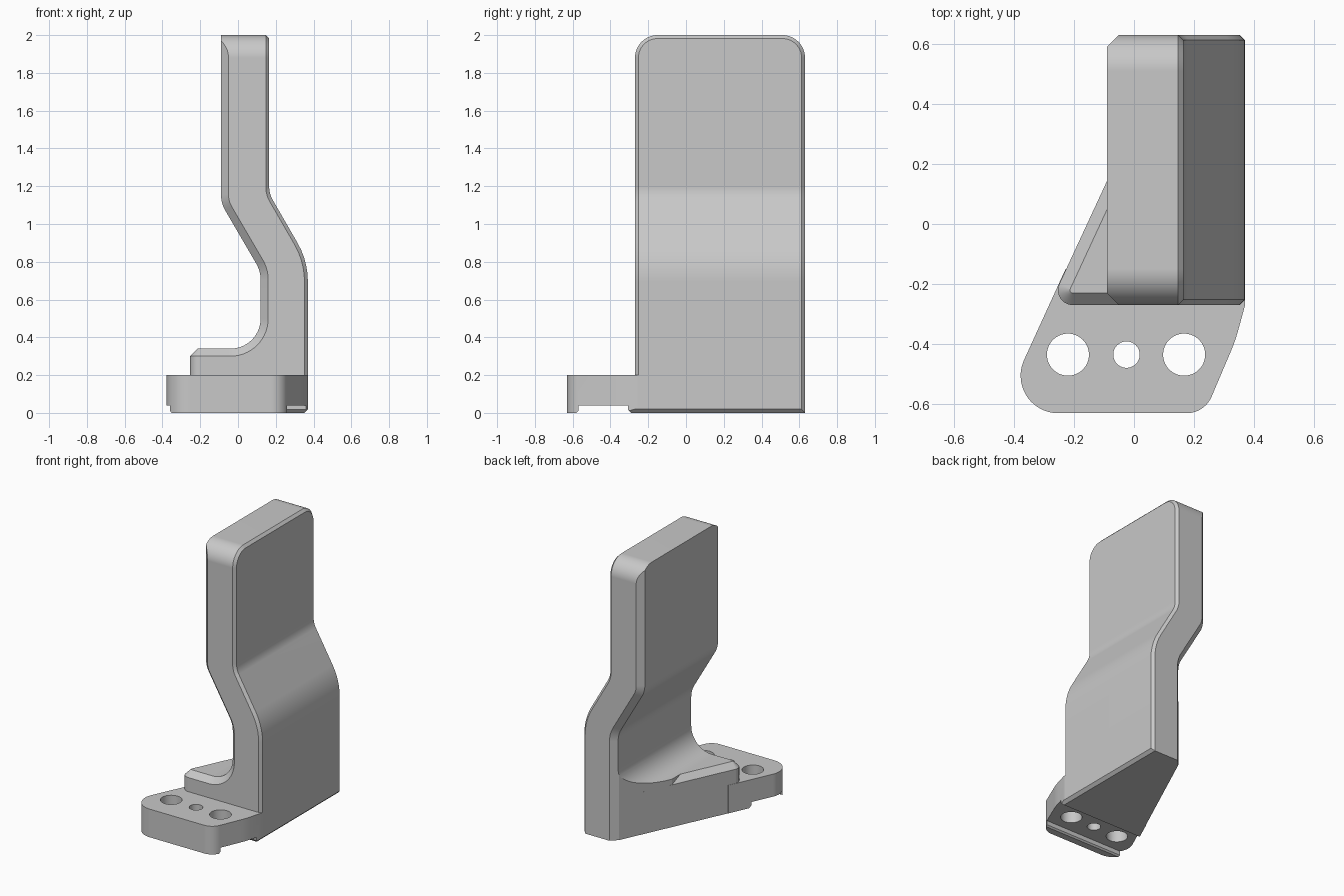
import bpy
import bmesh
from math import tan, ceil
from mathutils import Vector

cube = bpy.data.objects.get("Cube")
if cube:
    bpy.data.objects.remove(cube, do_unlink=True)

grey = bpy.data.materials.new("plain_grey")
grey.use_nodes = True
COLOUR = (0.58, 0.58, 0.58, 1)
grey.diffuse_color = COLOUR
grey.node_tree.nodes["Principled BSDF"].inputs["Base Color"].default_value = COLOUR


def rounded(corners):
    """Turn (a, b, radius) corners into a 2D outline with arcs."""
    out = []
    for i, (a, b, r) in enumerate(corners):
        p = Vector((a, b))
        if r == 0:
            out.append(p)
            continue
        d0 = (Vector(corners[i - 1][:2]) - p).normalized()
        d1 = (Vector(corners[(i + 1) % len(corners)][:2]) - p).normalized()
        reach = r / tan(d0.angle(d1) / 2)
        middle = (d0 + d1).normalized()
        centre = p + middle * (reach / middle.dot(d0))
        start = (p + d0 * reach - centre).normalized()
        end = (p + d1 * reach - centre).normalized()
        n = max(4, ceil(start.angle(end) / 0.12))
        out += [centre + start.slerp(end, k / n).normalized() * r for k in range(n + 1)]
    return out


def prism(name, outline, axis, low, high):
    """Extrude a 2D outline along x, y or z."""
    place = {"x": lambda p, t: (t, p[0], p[1]),
             "y": lambda p, t: (p[0], t, p[1]),
             "z": lambda p, t: (p[0], p[1], t)}[axis]
    bm = bmesh.new()
    base = bm.faces.new([bm.verts.new(place(p, low)) for p in outline])
    ext = bmesh.ops.extrude_face_region(bm, geom=[base])
    shift = Vector(place((0, 0), high - low))
    bmesh.ops.translate(bm, vec=shift, verts=[v for v in ext["geom"] if isinstance(v, bmesh.types.BMVert)])
    # Extruding may keep or drop the starting cap; make sure the solid is closed
    bmesh.ops.holes_fill(bm, edges=[e for e in bm.edges if e.is_boundary])
    bmesh.ops.recalc_face_normals(bm, faces=bm.faces)
    mesh = bpy.data.meshes.new(name)
    bm.to_mesh(mesh)
    bm.free()
    mesh.materials.append(grey)
    obj = bpy.data.objects.new(name, mesh)
    bpy.context.collection.objects.link(obj)
    return obj


def chamfer(obj, width, rule):
    """Flat bevel on every edge that fits the rule."""
    bm = bmesh.new()
    bm.from_mesh(obj.data)
    bm.normal_update()
    edges = [e for e in bm.edges if rule(e, (e.verts[0].co + e.verts[1].co) / 2)]
    bmesh.ops.bevel(bm, geom=edges, offset=width, segments=1, profile=0.5,
                    affect="EDGES", clamp_overlap=False)
    bm.to_mesh(obj.data)
    bm.free()


def combine(obj, other, operation):
    """Apply a boolean and remove the helper."""
    bpy.context.view_layer.objects.active = obj
    mod = obj.modifiers.new("combine", "BOOLEAN")
    mod.operation, mod.object, mod.solver = operation, other, "EXACT"
    bpy.ops.object.modifier_apply(modifier=mod.name)
    bpy.data.objects.remove(other, do_unlink=True)


FRONT, BACK = -0.27, 0.63

# Upright: bent side profile, swept front to back
profile = rounded([(0.37, 0, 0), (0.37, 0.805, 0.41), (0.165, 1.16, 0.14), (0.165, 2, 0),
                   (-0.09, 2, 0), (-0.09, 1.11, 0.16), (0.12, 0.75, 0.17),
                   (0.12, 0.34, 0.16), (-0.05, 0.34, 0), (-0.05, 0, 0)])
bracket = prism("bracket", profile, "y", FRONT, BACK)


def inner_edge(e, c):
    return abs(e.verts[0].co.y - e.verts[1].co.y) < 1e-4 and c.x < 0.125 and 0.33 < c.z < 1.99


chamfer(bracket, 0.04, inner_edge)

# Rounded top corners
panel = rounded([(FRONT, -0.1, 0), (BACK, -0.1, 0), (BACK, 2, 0.12), (FRONT, 2, 0.12)])
combine(bracket, prism("panel", panel, "x", -1, 1), "INTERSECT")


def outer_edge(e, c):
    if len(e.link_faces) != 2 or c.z < 0.01:
        return False
    a, b = sorted((f.normal for f in e.link_faces), key=lambda n: n.x)
    return b.x > 0.3 and abs(b.y) < 0.05 and abs(a.x) < 0.3


chamfer(bracket, 0.018, outer_edge)

# Slanted trim of the inner fillet
trim = [(-0.364, -0.448), (0.115, 0.585), (0.17, 0.64), (-0.6, 0.64), (-0.6, -0.448)]
combine(bracket, prism("trim", trim, "z", -0.1, 0.55), "DIFFERENCE")

# Foot with a chamfered top rim
foot_plan = rounded([(0.3, FRONT, 0), (-0.2815, FRONT, 0.05), (0.115, 0.585, 0),
                     (0.16, BACK, 0), (0.3, BACK, 0)])
foot = prism("foot", foot_plan, "z", 0, 0.34)
chamfer(foot, 0.04, lambda e, c: c.z > 0.339)
combine(bracket, foot, "UNION")

# Mounting pad at the front
pad_plan = rounded([(0.37, -0.15, 0), (0.37, -0.27, 0), (0.337, -0.39, 0.5), (0.235, -0.63, 0.09),
                    (-0.447, -0.63, 0.125), (-0.228, -0.15, 0)])
combine(bracket, prism("pad", pad_plan, "z", 0, 0.2), "UNION")

# Three screw holes
for x, r in ((-0.22, 0.07), (-0.025, 0.044), (0.167, 0.07)):
    y = -0.435
    ring = rounded([(x - r, y - r, r), (x + r, y - r, r), (x + r, y + r, r), (x - r, y + r, r)])
    ring = [p for i, p in enumerate(ring) if (p - ring[i - 1]).length > 1e-4]
    combine(bracket, prism("hole", ring, "z", -0.1, 0.27), "DIFFERENCE")

# Groove under the pad and chamfer along the lower outer edge
groove = [(-0.58, -0.05), (-0.58, 0), (-0.57, 0.01), (-0.57, 0.04), (-0.308, 0.04),
          (-0.308, 0.018), (-0.29, 0), (-0.29, -0.05)]
combine(bracket, prism("groove", groove, "x", -1, 1), "DIFFERENCE")
wedge = [(0.34, -0.01), (0.4, -0.01), (0.4, 0.05)]
combine(bracket, prism("wedge", wedge, "y", -0.32, 0.7), "DIFFERENCE")

# Smooth curves, crisp edges
bpy.ops.object.select_all(action="DESELECT")
bracket.select_set(True)
bpy.context.view_layer.objects.active = bracket
bpy.ops.object.shade_smooth_by_angle(angle=0.35)
weighted = bracket.modifiers.new("even_shading", "WEIGHTED_NORMAL")
weighted.keep_sharp = True
